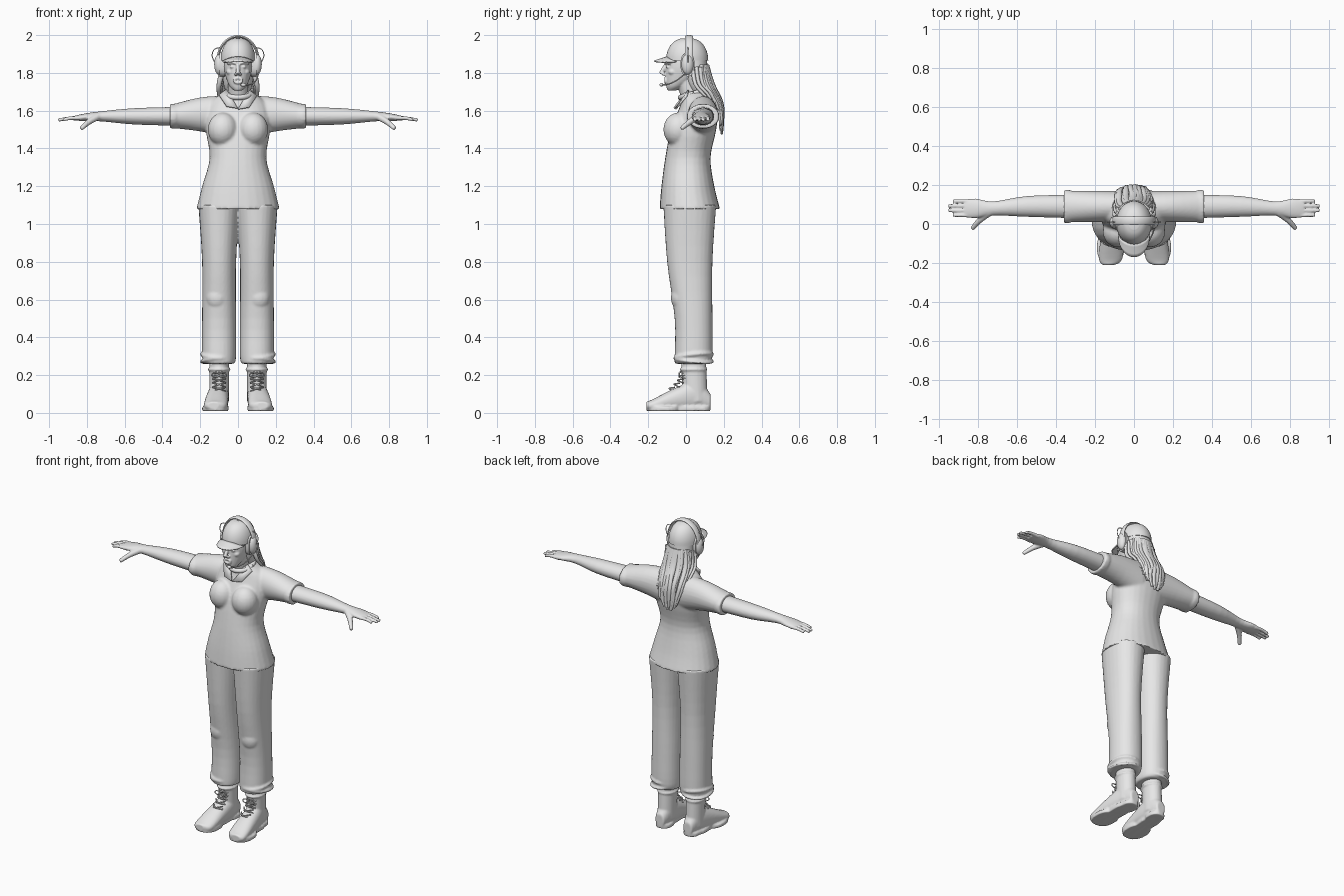
import bpy, bmesh, math, random
from mathutils import Vector, Matrix

cube = bpy.data.objects.get("Cube")
if cube:
    bpy.data.objects.remove(cube)
random.seed(4)

shade = (0.8, 0.8, 0.8, 1)
grey = bpy.data.materials.new("plain_grey")
grey.use_nodes = True
grey.diffuse_color = shade
grey.node_tree.nodes["Principled BSDF"].inputs["Base Color"].default_value = shade


def spline(keys, steps=4):
    """Smooth interpolation through a short list of equal-length tuples."""
    out = []
    last = len(keys) - 1
    for i in range(last):
        before, start, end, after = keys[max(i - 1, 0)], keys[i], keys[i + 1], keys[min(i + 2, last)]
        for step in range(steps):
            t = step / steps
            out.append(tuple(
                q + t / 2 * (r - p + t * (2 * p - 5 * q + 4 * r - w + t * (3 * (q - r) + w - p)))
                for p, q, r, w in zip(before, start, end, after)))
    return out + [tuple(keys[last])]


def skin(bm, rings):
    """Join rings of points into a closed skin."""
    rows = [[bm.verts.new(point) for point in ring] for ring in rings]
    count = len(rows[0])
    for lower, upper in zip(rows, rows[1:]):
        for i in range(count):
            j = (i + 1) % count
            bm.faces.new((lower[i], lower[j], upper[j], upper[i]))
    bm.faces.new(reversed(rows[0]))
    bm.faces.new(rows[-1])


def circle(count):
    """Cosine and sine pairs around a full turn."""
    return [(math.cos(math.tau * k / count), math.sin(math.tau * k / count)) for k in range(count)]


def loft(bm, axis, keys, power=2.0, sides=28):
    """Keys are (position on axis, centre, centre, radius, radius)."""
    rings = []
    for t, a, b, radius_a, radius_b in spline(keys):
        ring = []
        for c, s in circle(sides):
            u = a + radius_a * math.copysign(abs(c) ** (2 / power), c)
            v = b + radius_b * math.copysign(abs(s) ** (2 / power), s)
            ring.append({"x": (t, u, v), "y": (u, t, v), "z": (u, v, t)}[axis])
        rings.append(ring)
    skin(bm, rings)


def tube(bm, points, wide, thick=None, taper=1.0, ref=(0, 1, 0), sides=12):
    """Sweep an ellipse along a smooth path."""
    thick = thick or wide
    path = [Vector(point) for point in spline(points)]
    last = len(path) - 1
    rings = []
    for i, point in enumerate(path):
        tangent = (path[min(i + 1, last)] - path[max(i - 1, 0)]).normalized()
        across = tangent.cross(Vector(ref)).normalized()
        up = across.cross(tangent)
        size = 1 + (taper - 1) * i / last
        rings.append([point + size * (across * wide * c + up * thick * s) for c, s in circle(sides)])
    skin(bm, rings)


def loop(bm, centre, u, v, thickness):
    """A closed tube around an ellipse with half axes u and v."""
    centre, u, v = Vector(centre), Vector(u), Vector(v)
    turn = circle(12)
    tube(bm, [centre + u * c + v * s for c, s in turn + turn[:1]], thickness, ref=u.cross(v))


def ball(bm, centre, size):
    place = Matrix.Translation(centre) @ Matrix.Diagonal((*size, 1))
    bmesh.ops.create_uvsphere(bm, u_segments=20, v_segments=12, radius=1, matrix=place)


def mirror(bm):
    """Copy everything built so far to the other side."""
    copy = bmesh.ops.duplicate(bm, geom=bm.verts[:] + bm.edges[:] + bm.faces[:])
    for item in copy["geom"]:
        if isinstance(item, bmesh.types.BMVert):
            item.co.x = -item.co.x


def finish(name, bm, voxel=0.0, solid=0.0):
    """Make the object; blend overlapping parts or thicken a sheet if asked."""
    bmesh.ops.recalc_face_normals(bm, faces=bm.faces)
    mesh = bpy.data.meshes.new(name)
    bm.to_mesh(mesh)
    bm.free()
    mesh.materials.append(grey)
    mesh.shade_smooth()
    mesh.set_sharp_from_angle(angle=math.radians(50))
    ob = bpy.data.objects.new(name, mesh)
    bpy.context.collection.objects.link(ob)
    if voxel:
        blend = ob.modifiers.new("blend", "REMESH")
        blend.mode = "VOXEL"
        blend.voxel_size = voxel
        blend.use_smooth_shade = True
        ob.modifiers.new("soften", "SMOOTH").iterations = 3
    if solid:
        ob.modifiers.new("thickness", "SOLIDIFY").thickness = solid


arm_y, arm_z = 0.09, 1.57
leg_x = 0.1

# Shirt: sleeves with hems, bust and torso blended together
bm = bmesh.new()
loft(bm, "x", [(.06, arm_y, arm_z, .08, .11), (.2, arm_y, arm_z + .01, .08, .09), (.36, arm_y, arm_z, .08, .06)])
tube(bm, [(.33, arm_y, arm_z), (.36, arm_y, arm_z)], wide=.066, thick=.086, sides=24)
ball(bm, (.08, -.04, 1.5), (.08, .08, .09))
mirror(bm)
loft(bm, "z", [(1.08, 0, .02, .22, .16), (1.2, 0, .01, .19, .14), (1.35, 0, .01, .15, .12),
               (1.5, 0, .04, .17, .12), (1.63, 0, .07, .16, .1), (1.7, 0, .05, .07, .07)], power=2.2)
finish("shirt", bm, voxel=.008)

# Collar: stand around the neck and two front flaps
bm = bmesh.new()
loop(bm, (0, .04, 1.69), (.07, 0, 0), (0, .07, .02), thickness=.014)
finish("collar_stand", bm)
bm = bmesh.new()
flap = (.06, .01, 1.71), (0, -.06, 1.61), (.06, -.05, 1.62), (.1, 0, 1.68)
bm.faces.new([bm.verts.new(corner) for corner in flap])
mirror(bm)
finish("collar_flaps", bm, solid=.008)

# Trousers: legs with gathered cuffs and knee pads
bm = bmesh.new()
loft(bm, "z", [(.26, leg_x, .03, .08, .09), (.3, leg_x, .04, .09, .1), (.5, leg_x, .04, .09, .1),
               (.8, leg_x, .02, .09, .12), (1.1, leg_x, .02, .11, .14)], power=2.2)
ball(bm, (.11, -.03, .61), (.06, .05, .07))
for tilt in (-.01, .01):
    loop(bm, (.11, .04, .29 + tilt), (.085, 0, tilt), (0, .1, tilt), thickness=.008)
mirror(bm)
finish("trousers", bm, voxel=.007)

# Boots: foot, shaft, padded rim and sole
bm = bmesh.new()
loft(bm, "y", [(-.21, .13, .04, .03, .02), (-.18, .12, .04, .06, .03), (-.06, .11, .07, .06, .06),
               (.06, leg_x, .09, .05, .08), (.13, leg_x, .06, .03, .04)], power=2.2)
tube(bm, [(leg_x, .05, .06), (leg_x, .04, .27)], wide=.052, thick=.066, sides=24)
loop(bm, (leg_x, .04, .23), (.055, 0, 0), (0, .067, 0), thickness=.006)
for x, y, half_width, half_length in ((.12, -.12, .07, .09), (.11, 0, .05, .1), (leg_x, .07, .05, .06)):
    loft(bm, "z", [(z, x, y, half_width, half_length) for z in (.01, .034)], power=2.3)
mirror(bm)
finish("boots", bm, voxel=.006)

# Laces crossing up the instep, with a bow
bm = bmesh.new()
for row in range(5):
    z = .115 + .022 * row
    y = -.02 - .06 * (1 - row / 4) ** 2
    for side in (-.034, .034):
        tube(bm, [(leg_x - side, y + .02, z), (leg_x, y - .01, z + .014), (leg_x + side, y + .02, z + .02)],
             wide=.004, sides=6)
for side in (-.02, .02):
    loop(bm, (leg_x + side, -.036, .2), (side, 0, 0), (0, 0, .012), thickness=.003)
mirror(bm)
finish("boot_laces", bm)

# Arms with palm, fingers and thumb
bm = bmesh.new()
loft(bm, "x", [(.32, arm_y, arm_z, .06, .05), (.55, arm_y, arm_z, .053, .043), (.72, .08, arm_z, .036, .027),
               (.81, .08, 1.565, .05, .02), (.87, .08, 1.56, .045, .012)])
for finger in range(4):
    y = .045 + .024 * finger
    reach = .955 - .012 * (finger - 1.5) ** 2
    tube(bm, [(.83, y, 1.56), (.89, y, 1.56), (reach, y, 1.55)], wide=.0115, taper=.75)
tube(bm, [(.74, .06, arm_z), (.79, .02, 1.54), (.83, -.025, 1.505)], wide=.02, taper=.55)
mirror(bm)
finish("arms", bm, voxel=.005)

# Head: cheeks, eyes, brows, nostrils, then skull, nose, lips and neck
bm = bmesh.new()
ball(bm, (.04, -.07, 1.805), (.022, .024, .018))
ball(bm, (.03, -.095, 1.832), (.014, .012, .008))
ball(bm, (.012, -.118, 1.793), (.009, .012, .008))
tube(bm, [(.008, -.109, 1.85), (.03, -.105, 1.855), (.055, -.08, 1.85)], wide=.007)
mirror(bm)
loft(bm, "z", [(1.706, 0, -.075, .02, .022), (1.73, 0, -.055, .045, .05), (1.78, 0, -.02, .065, .09),
               (1.85, 0, 0, .076, .105), (1.95, 0, 0, .06, .08)])
tube(bm, [(0, -.105, 1.845), (0, -.12, 1.82), (0, -.133, 1.795)], wide=.009, taper=1.4)
loop(bm, (0, -.11, 1.76), (.022, 0, 0), (0, 0, .013), thickness=.006)
tube(bm, [(0, .045, 1.62), (0, 0, 1.77)], wide=.054, sides=24)
finish("head", bm, voxel=.0045)

# Cap: domed crown with a button
bm = bmesh.new()
dome = [math.pi * k / 14 for k in range(7)]
loft(bm, "z", [(1.865 + .12 * math.sin(a), 0, .006, .092 * math.cos(a) ** .8, .112 * math.cos(a) ** .8)
               for a in dome], sides=36)
ball(bm, (0, .006, 1.983), (.01, .01, .006))
finish("cap_crown", bm)

# Cap brim: a sheet curving down at the sides
bm = bmesh.new()
strips = []
for k in range(17):
    angle = math.pi * k / 16
    u, bow = -math.cos(angle), math.sin(angle)
    x, droop = .082 * u, .025 * u * u
    root = Vector((x, -.05 - .05 * bow, 1.888 - droop))
    tip = Vector((x, -.056 - .114 * bow, 1.865 - droop / 3))
    strips.append([bm.verts.new(root.lerp(tip, step / 4)) for step in range(5)])
for left, right in zip(strips, strips[1:]):
    for a, b, c, d in zip(left, right, right[1:], left[1:]):
        bm.faces.new((a, b, c, d))
finish("cap_brim", bm, solid=.008)

# Headset: ear cups with cushions and wire loops, joined by a band
bm = bmesh.new()
loft(bm, "x", [(x, .008, 1.845, .037, .063) for x in (.07, .098)], power=2.4)
ball(bm, (.1, .008, 1.845), (.026, .032, .055))
tube(bm, [(.09, .01, 1.935), (.125, .01, 1.925), (.137, .01, 1.89), (.12, .01, 1.85)], wide=.0025, sides=6)
mirror(bm)
arch = [math.pi * k / 12 for k in range(13)]
tube(bm, [(.107 * math.cos(a), .016, 1.865 + .128 * math.sin(a)) for a in arch], wide=.007, thick=.022)
finish("headset", bm)

# Microphone on its boom
bm = bmesh.new()
tube(bm, [(.11, 0, 1.8), (.095, -.05, 1.76), (.07, -.095, 1.74), (.03, -.128, 1.737)],
     wide=.0035, ref=(0, 0, 1))
ball(bm, (.028, -.13, 1.737), (.014, .01, .01))
finish("microphone", bm)

# Hair: side locks, mass behind the head and loose back locks
bm = bmesh.new()
for lock in range(3):
    inward, back = .008 * lock, .02 * lock
    tube(bm, [(.078, .035 + back, 1.83), (.1 - inward, .05 + back, 1.74),
              (.1 - inward, .1 + back, 1.68), (.085 - inward, .17, 1.6 - back)], wide=.016, thick=.012, taper=.4)
mirror(bm)
loft(bm, "z", [(1.69, 0, .08, .06, .05), (1.75, 0, .06, .078, .062), (1.88, 0, .04, .08, .07)])
for lock in range(15):
    spread = lock / 7 - 1
    x = .075 * spread
    back = .03 * (1 - spread * spread)
    wave = [random.uniform(-.012, .012) for bend in range(3)]
    tube(bm, [(x * .8, .08 + back, 1.84), (x + wave[0], .1 + 1.4 * back, 1.74), (x + wave[1], .16 + back, 1.64),
              (x * .85 + wave[2], .18 + back / 2, 1.55), (x * .65, .18 + back / 3, 1.47 + 2 * wave[0] + .05 * abs(spread))],
         wide=.019, thick=.013, taper=.4)
finish("hair", bm)
